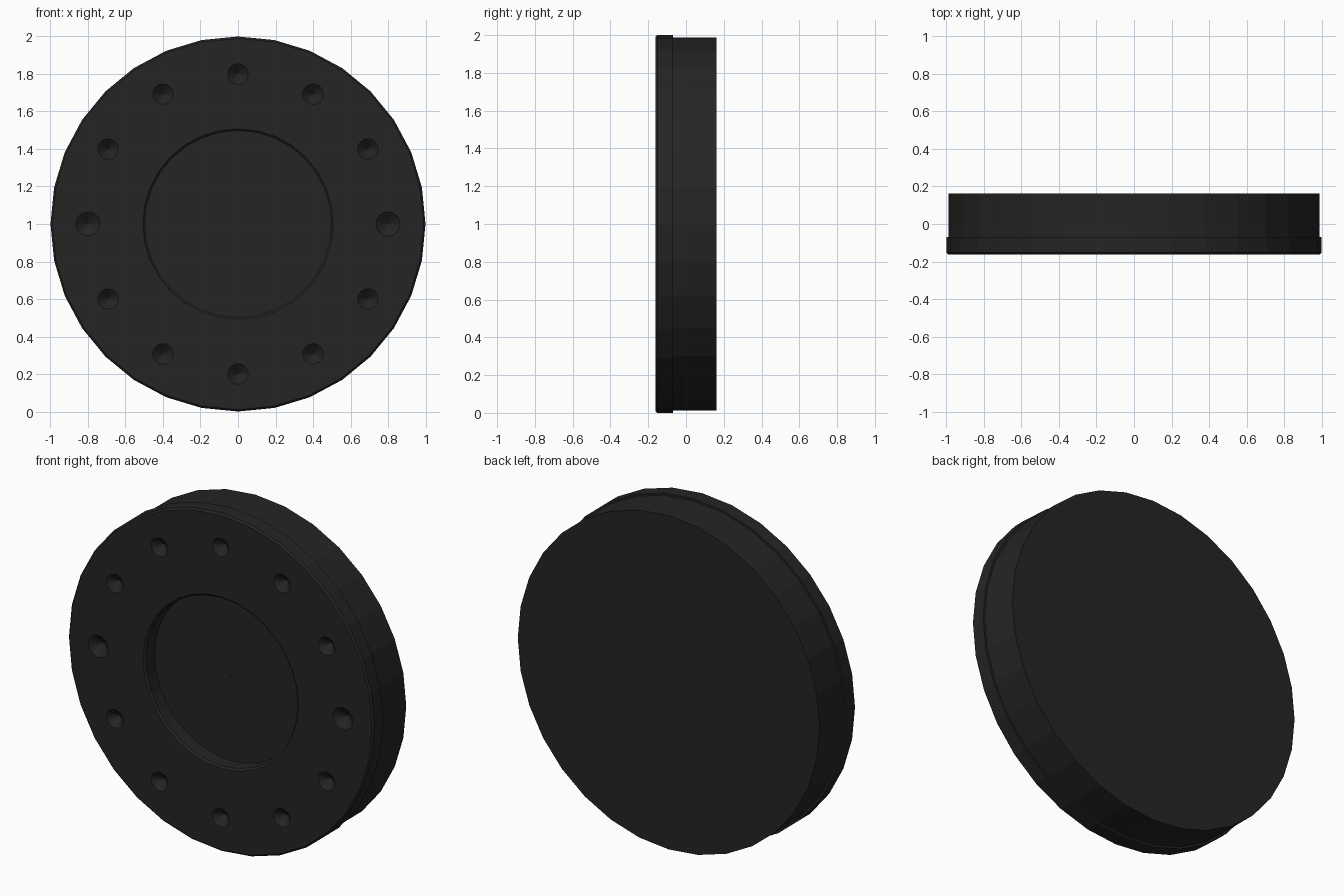
import bpy, bmesh
from math import pi, sin, cos
from mathutils import Matrix, Vector

SIDES = 32
CENTRE = Vector((0, 0, 1))

if "Cube" in bpy.data.objects:
    bpy.data.objects.remove(bpy.data.objects["Cube"])

black = bpy.data.materials.new("matte_black")
black.use_nodes = True
colour = (0.018, 0.018, 0.018, 1)
black.diffuse_color = colour
black.node_tree.nodes["Principled BSDF"].inputs["Base Color"].default_value = colour


def finish(name, bm):
    """Turn a bmesh into a flat shaded object."""
    bmesh.ops.recalc_face_normals(bm, faces=bm.faces)
    mesh = bpy.data.meshes.new(name)
    bm.to_mesh(mesh)
    bm.free()
    mesh.materials.append(black)
    obj = bpy.data.objects.new(name, mesh)
    bpy.context.collection.objects.link(obj)
    return obj


def add_cone(bm, at, r_front, r_back, depth, sides):
    """Add a cone along y, its front end lying at the given point."""
    place = Matrix.Translation(at + Vector((0, depth / 2, 0))) @ Matrix.Rotation(-pi / 2, 4, "X")
    bmesh.ops.create_cone(bm, cap_ends=True, segments=sides, radius1=r_front,
                          radius2=r_back, depth=depth, matrix=place)


def lathe(name, profile):
    """Revolve a closed (radius, y) profile about the y axis."""
    bm = bmesh.new()
    rings = []
    for i in range(SIDES):
        a = 2 * pi * i / SIDES
        rings.append([bm.verts.new(CENTRE + Vector((r * cos(a), y, r * sin(a))))
                      for r, y in profile])
    n = len(profile)
    for i in range(SIDES):
        a, b = rings[i], rings[(i + 1) % SIDES]
        for j in range(n):
            k = (j + 1) % n
            bm.faces.new((a[j], a[k], b[k], b[j]))
    return finish(name, bm)


# Solid back body; its front face is the floor of the recess
bm = bmesh.new()
add_cone(bm, CENTRE + Vector((0, -0.07, 0)), 0.988, 0.988, 0.232, SIDES)
finish("back_body", bm)

# Front ring with chamfered inner and outer edges
ring = lathe("front_ring", [(0.497, -0.068), (0.497, -0.152), (0.508, -0.162),
                            (0.99, -0.162), (1.0, -0.152), (1.0, -0.068)])

# Twelve conical dimples, the two on the horizontal slightly larger
bm = bmesh.new()
for i in range(12):
    a = i * pi / 6
    size = 0.065 if i % 6 == 0 else 0.055
    # the cutter starts just ahead of the ring's face
    spot = CENTRE + Vector((0.8 * cos(a), -0.172, 0.8 * sin(a)))
    add_cone(bm, spot, size * 1.2, 0, 0.06, 16)
cutter = finish("dimple_cutter", bm)
cutter.hide_render = True

cut = ring.modifiers.new("dimples", "BOOLEAN")
cut.operation = "DIFFERENCE"
cut.solver = "EXACT"
cut.object = cutter
bpy.context.view_layer.objects.active = ring
bpy.ops.object.modifier_apply(modifier=cut.name)
bpy.data.objects.remove(cutter)

# Tiny pin at the middle of the recess
bm = bmesh.new()
add_cone(bm, CENTRE + Vector((0, -0.075, 0)), 0.005, 0.005, 0.01, 8)
finish("centre_pin", bm)
